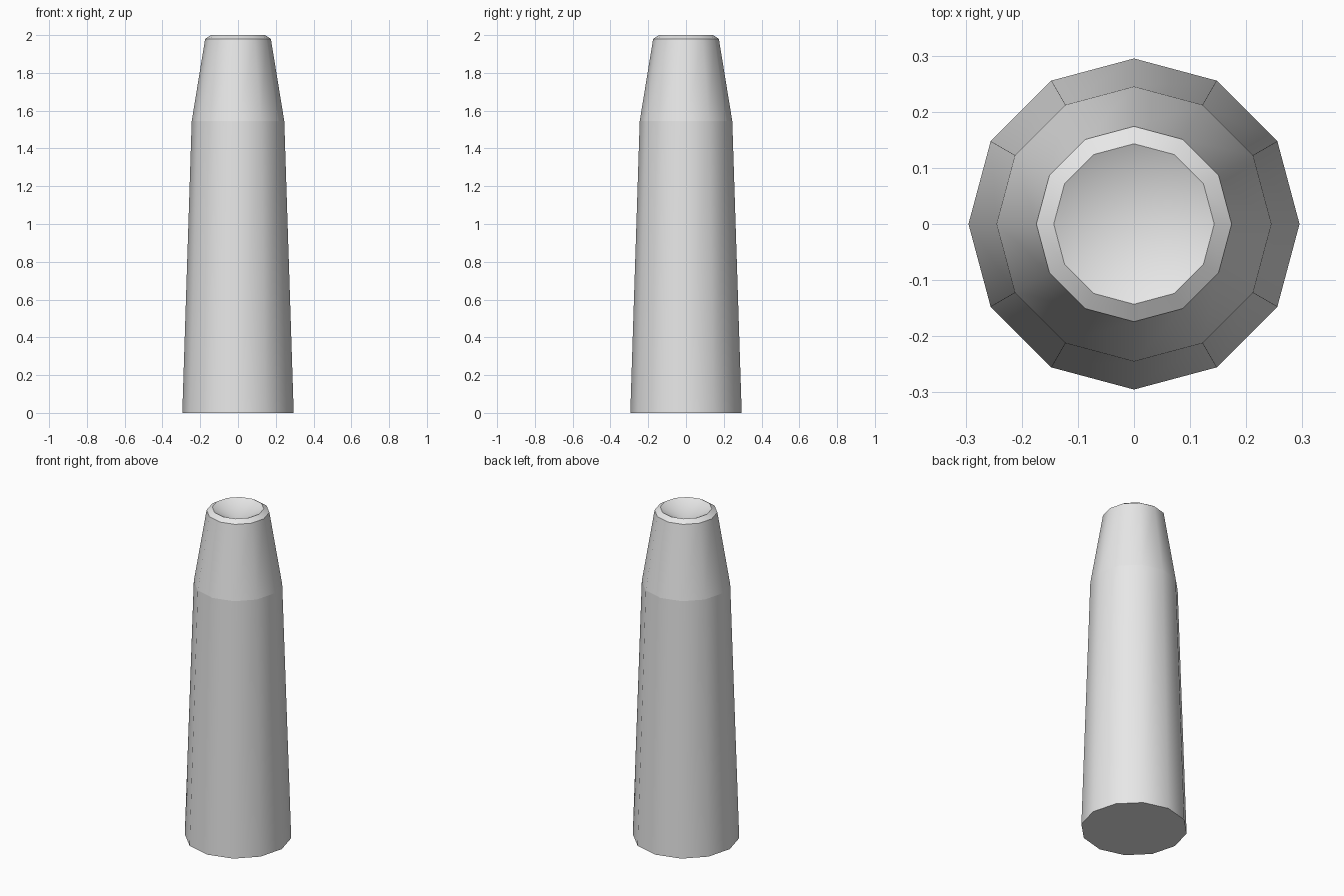
import bpy, bmesh
from math import cos, sin, pi

default_cube = bpy.data.objects.get("Cube")
if default_cube:
    bpy.data.objects.remove(default_cube, do_unlink=True)

SIDES = 12
# Radius and height of each ring, from the base up to the inner rim
PROFILE = [(0.295, 0), (0.245, 1.545), (0.174, 1.98), (0.143, 2)]
DISH_BOTTOM = 1.93

grey = bpy.data.materials.new("light_grey")
grey.use_nodes = True
colour = (0.8, 0.8, 0.8, 1)
grey.diffuse_color = colour
grey.node_tree.nodes["Principled BSDF"].inputs["Base Color"].default_value = colour

# Tapered shaft, shoulder and bevelled rim
bm = bmesh.new()
rings = [[bm.verts.new((r * cos(2 * pi * i / SIDES), r * sin(2 * pi * i / SIDES), z))
          for i in range(SIDES)] for r, z in PROFILE]
for low, high in zip(rings, rings[1:]):
    for i in range(SIDES):
        j = (i + 1) % SIDES
        bm.faces.new((low[i], low[j], high[j], high[i]))

# Flat base and sunken conical dish in the tip
bm.faces.new(rings[0][::-1])
centre = bm.verts.new((0, 0, DISH_BOTTOM))
for i in range(SIDES):
    bm.faces.new((rings[-1][i], rings[-1][(i + 1) % SIDES], centre))

# Smooth around the shaft, crisp at every ring
for face in bm.faces:
    face.smooth = True
for ring in rings:
    for i in range(SIDES):
        bm.edges.get((ring[i], ring[(i + 1) % SIDES])).smooth = False

mesh = bpy.data.meshes.new("tapered_shaft")
bm.to_mesh(mesh)
bm.free()
mesh.materials.append(grey)
shaft = bpy.data.objects.new("tapered_shaft", mesh)
bpy.context.collection.objects.link(shaft)
